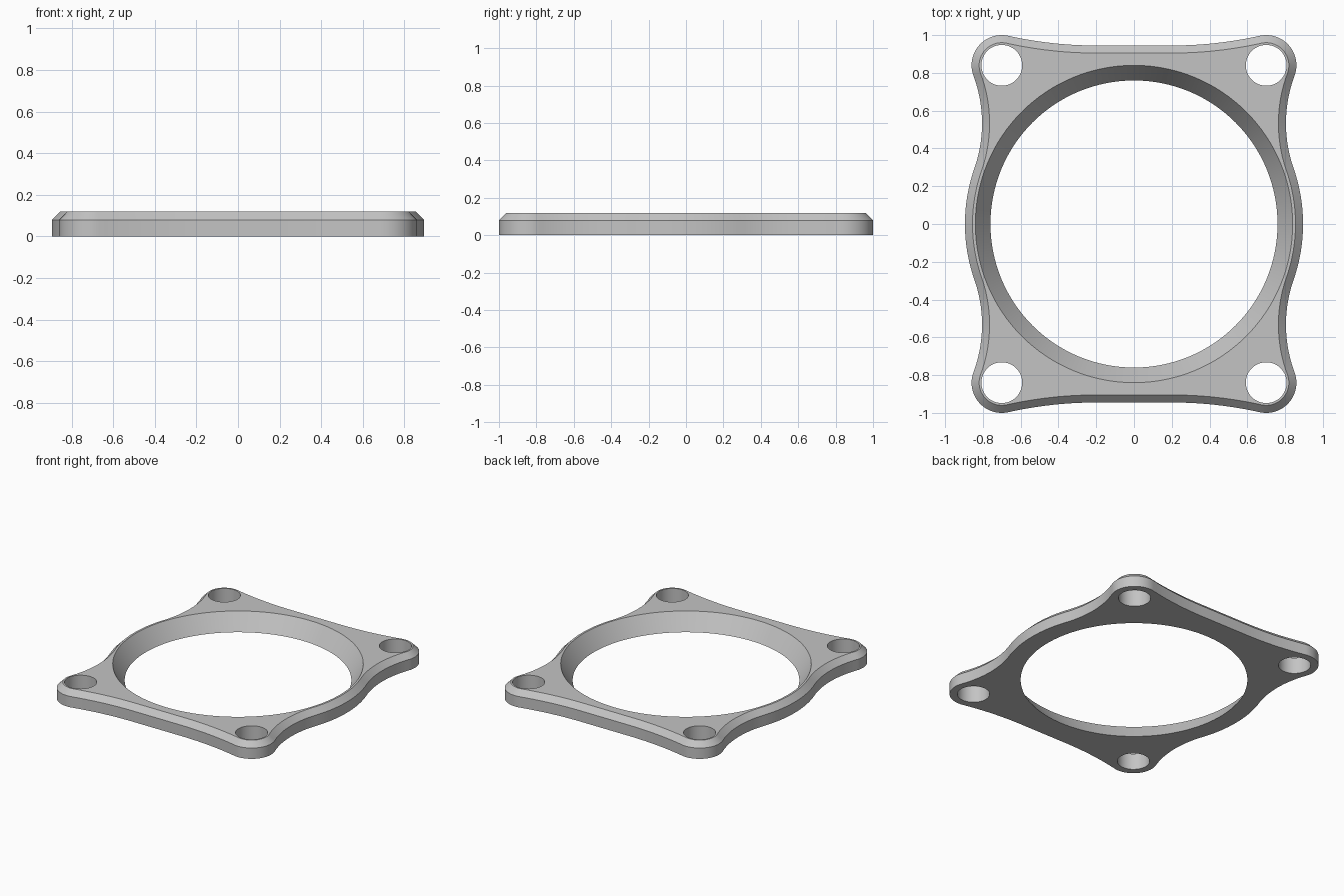
import bpy, bmesh
from math import sin, cos, pi, atan2, sqrt
from mathutils import Vector

cube = bpy.data.objects.get("Cube")
if cube:
    bpy.data.objects.remove(cube, do_unlink=True)

HEIGHT, CHAMFER = 0.12, 0.04
RING_R, BORE_BOTTOM, BORE_TOP = 0.895, 0.76, 0.84
LUG, LUG_R, HOLE_R = Vector((0.70, 0.84)), 0.16, 0.108
WAIST_R = 0.72                      # concave blend on the long sides
FLAT_X, FLAT_Y = 0.2, 0.945         # straight middle of the short sides


def angle(v):
    return atan2(v.y, v.x)


def arc(centre, r, a, b, n):
    return [centre + r * Vector((cos(a + (b - a) * i / n), sin(a + (b - a) * i / n)))
            for i in range(n + 1)]


def outline(inset):
    """Closed plate outline made of tangent arcs, moved inwards by inset."""
    # Centre of the waist arc, tangent to the ring and the lug
    d1, d2, d = RING_R + WAIST_R, LUG_R + WAIST_R, LUG.length
    along = (d1 * d1 - d2 * d2 + d * d) / (2 * d)
    u = LUG.normalized()
    waist = u * along + Vector((u.y, -u.x)) * sqrt(d1 * d1 - along * along)
    # Centre of the shallow arc, tangent to the flat and the lug
    dx, dy = LUG.x - FLAT_X, FLAT_Y - LUG.y
    big = (dx * dx + dy * dy - LUG_R ** 2) / (2 * (LUG_R - dy))
    end = Vector((FLAT_X, FLAT_Y + big))

    t = angle(waist)
    quarter = arc(Vector((0, 0)), RING_R - inset, 0, t, 12)
    quarter += arc(waist, WAIST_R + inset, t + pi, angle(LUG - waist), 20)[1:]
    quarter += arc(LUG, LUG_R - inset, angle(waist - LUG), angle(end - LUG), 24)[1:]
    quarter += arc(end, big + inset, angle(LUG - end), -pi / 2, 14)[1:]
    half = quarter + [Vector((-p.x, p.y)) for p in reversed(quarter)]
    half.pop()
    return half + [-p for p in half]


def circle(centre, r, n):
    return arc(centre, r, 0, 2 * pi, n)[:-1]


bm = bmesh.new()


def loop(points, z):
    verts = [bm.verts.new((p.x, p.y, z)) for p in points]
    return verts, [bm.edges.new((v, verts[i - 1])) for i, v in enumerate(verts)]


def wall(*loops):
    """Join stacked loops with quads; return the first and last edge loops."""
    for (a, _), (b, _) in zip(loops, loops[1:]):
        for i in range(len(a)):
            bm.faces.new((a[i - 1], a[i], b[i], b[i - 1]))
    return loops[0][1], loops[-1][1]


# Chamfered outer rim and conical bore
origin = Vector((0, 0))
rims = [wall(loop(outline(0), 0), loop(outline(0), HEIGHT - CHAMFER),
             loop(outline(CHAMFER), HEIGHT)),
        wall(loop(circle(origin, BORE_BOTTOM, 128), 0),
             loop(circle(origin, BORE_TOP, 128), HEIGHT))]

# Bolt holes in the four lugs
for sx in (-1, 1):
    for sy in (-1, 1):
        ring = circle(Vector((sx * LUG.x, sy * LUG.y)), HOLE_R, 48)
        rims.append(wall(loop(ring, 0), loop(ring, HEIGHT)))

# Bottom and top faces with their openings
for side, z in ((0, -1), (1, 1)):
    bmesh.ops.triangle_fill(bm, edges=[e for r in rims for e in r[side]],
                            use_beauty=True, normal=(0, 0, z))
bmesh.ops.recalc_face_normals(bm, faces=bm.faces)

mesh = bpy.data.meshes.new("flange_plate")
bm.to_mesh(mesh)
bm.free()
plate = bpy.data.objects.new("flange_plate", mesh)
bpy.context.collection.objects.link(plate)

# Plain grey finish
grey = bpy.data.materials.new("grey")
grey.use_nodes = True
colour = (0.55, 0.55, 0.55, 1)
grey.diffuse_color = colour
grey.node_tree.nodes["Principled BSDF"].inputs["Base Color"].default_value = colour
mesh.materials.append(grey)

bpy.ops.object.select_all(action="DESELECT")
plate.select_set(True)
bpy.context.view_layer.objects.active = plate
bpy.ops.object.shade_smooth_by_angle(angle=pi / 6)
